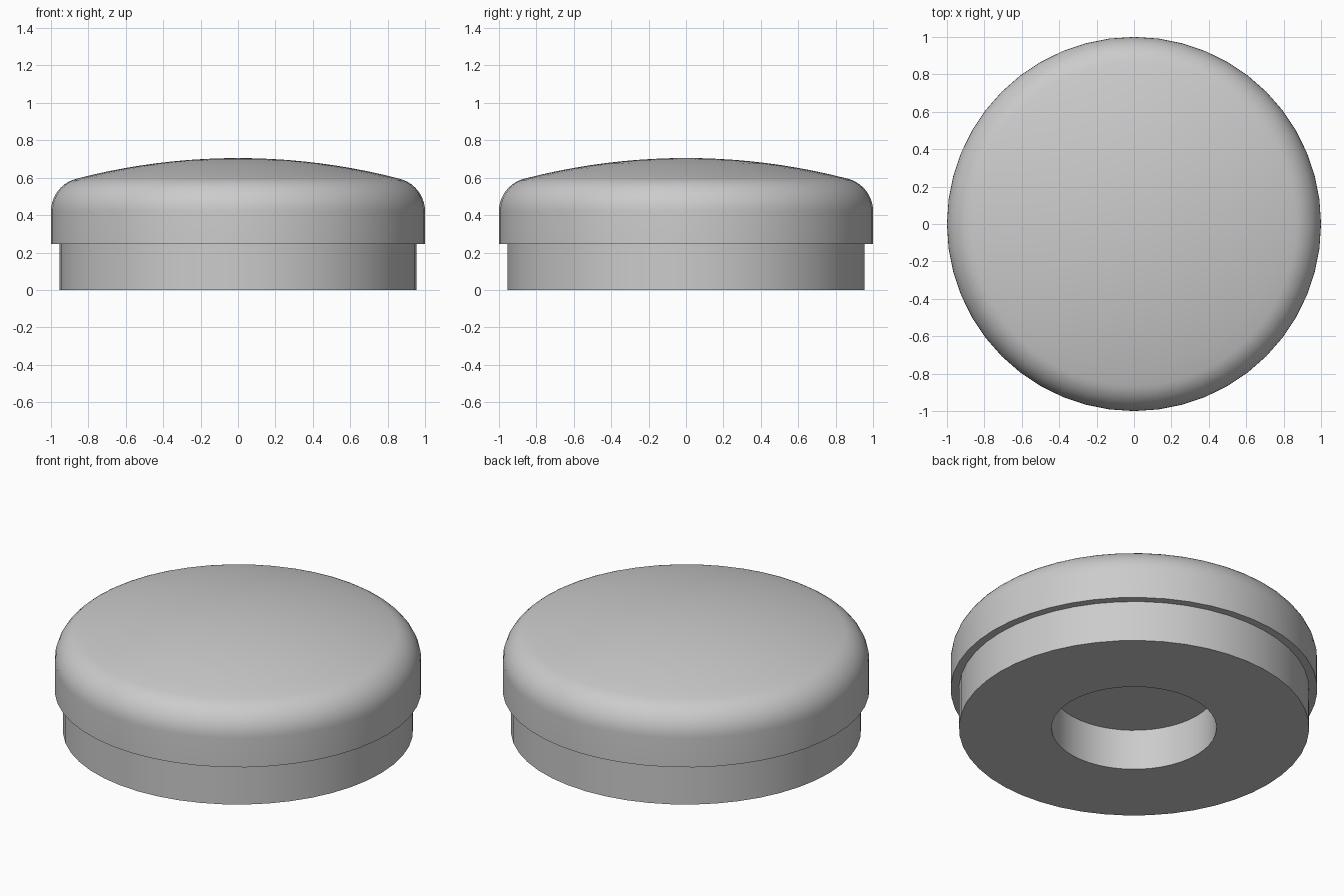
import bpy
import bmesh
from math import asin, cos, sin, pi

cube = bpy.data.objects.get("Cube")
if cube:
    bpy.data.objects.remove(cube, do_unlink=True)

SEGMENTS = 48
SEAT_Z = 0.245          # underside of the cap, also the recess ceiling
HOLE_R, BASE_R, CAP_R = 0.45, 0.955, 1.0
TOP_Z = 0.705
FILLET, FILLET_Z = 0.18, 0.42

# Shallow dome tangent to the rounded rim
cx = CAP_R - FILLET
drop = TOP_Z - FILLET_Z
dome_r = (cx ** 2 + drop ** 2 - FILLET ** 2) / (2 * (drop - FILLET))
tilt = asin(cx / (dome_r - FILLET))

# Half section: recess, base ring, step, rounded rim, dome
profile = [(0, SEAT_Z), (HOLE_R, SEAT_Z), (HOLE_R, 0), (BASE_R, 0),
           (BASE_R, SEAT_Z), (CAP_R, SEAT_Z)]
for i in range(11):
    a = (pi / 2 - tilt) * i / 10
    profile.append((cx + FILLET * cos(a), FILLET_Z + FILLET * sin(a)))
for i in range(9, -1, -1):
    a = tilt * i / 10
    profile.append((dome_r * sin(a), TOP_Z - dome_r + dome_r * cos(a)))

# Lathe the section about the vertical axis
bm = bmesh.new()
verts = [bm.verts.new((x, 0, z)) for x, z in profile]
edges = [bm.edges.new(pair) for pair in zip(verts, verts[1:])]
bmesh.ops.spin(bm, geom=verts + edges, cent=(0, 0, 0), axis=(0, 0, 1),
               angle=2 * pi, steps=SEGMENTS, use_merge=False)
bmesh.ops.remove_doubles(bm, verts=bm.verts, dist=0.0005)
bmesh.ops.recalc_face_normals(bm, faces=bm.faces)
mesh = bpy.data.meshes.new("domed_plug")
bm.to_mesh(mesh)
bm.free()

plug = bpy.data.objects.new("domed_plug", mesh)
bpy.context.collection.objects.link(plug)

# Plain grey finish
grey = bpy.data.materials.new("light_grey")
grey.use_nodes = True
colour = (0.6, 0.6, 0.6, 1)
grey.diffuse_color = colour
for node in grey.node_tree.nodes:
    if node.type == 'BSDF_PRINCIPLED':
        node.inputs["Base Color"].default_value = colour
mesh.materials.append(grey)

# Smooth curves, crisp corners
bpy.ops.object.select_all(action='DESELECT')
plug.select_set(True)
bpy.context.view_layer.objects.active = plug
bpy.ops.object.shade_smooth_by_angle(angle=pi / 6)
